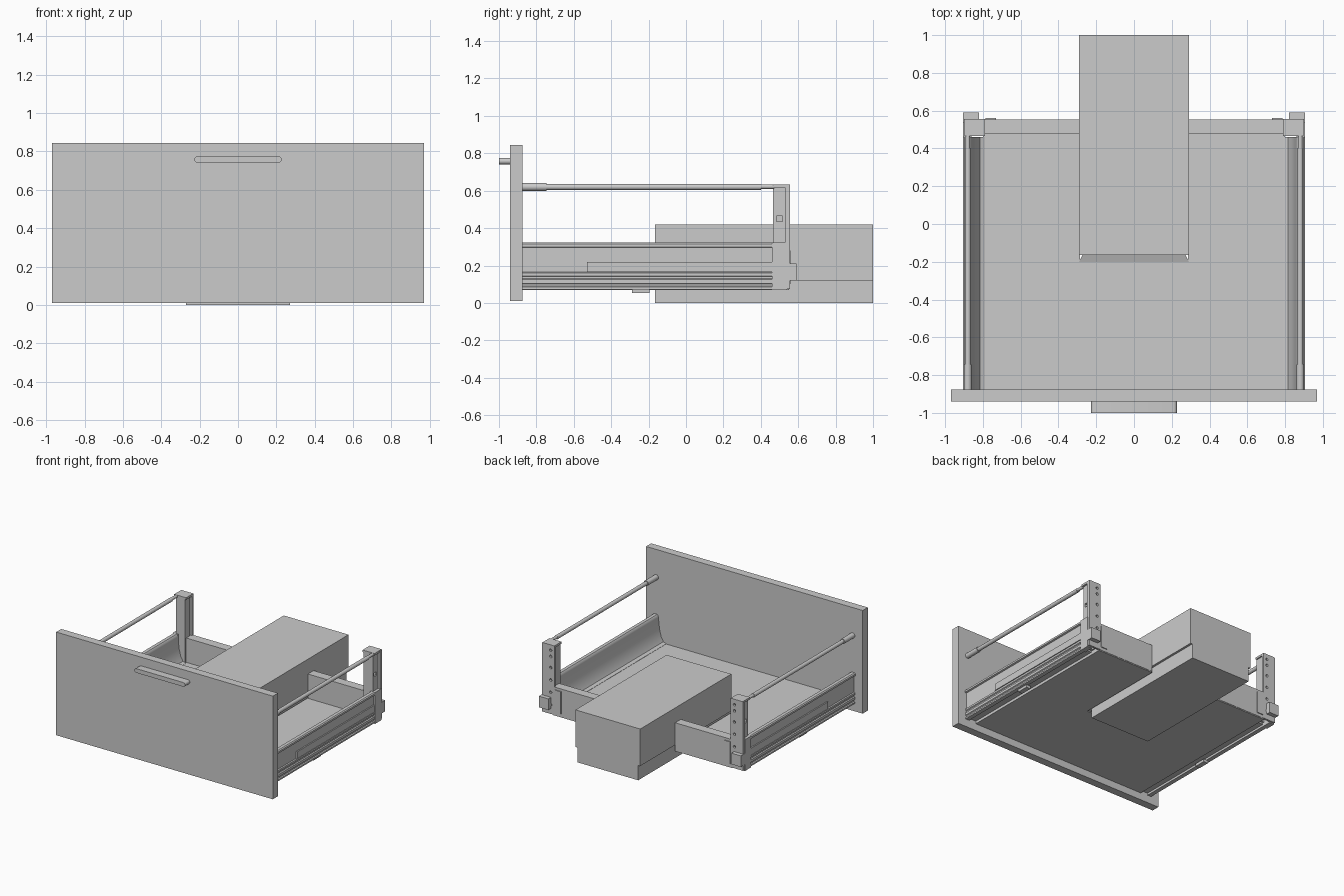
import bpy, bmesh, math
from mathutils import Matrix, Vector

if "Cube" in bpy.data.objects:
    bpy.data.objects.remove(bpy.data.objects["Cube"])


def finish(name, bm, mirror=False, smooth=False):
    bmesh.ops.recalc_face_normals(bm, faces=bm.faces)
    me = bpy.data.meshes.new(name)
    bm.to_mesh(me)
    bm.free()
    ob = bpy.data.objects.new(name, me)
    bpy.context.collection.objects.link(ob)
    if smooth:
        bpy.ops.object.select_all(action='DESELECT')
        ob.select_set(True)
        bpy.context.view_layer.objects.active = ob
        bpy.ops.object.shade_smooth_by_angle(angle=math.radians(35))
    if mirror:
        ob.modifiers.new("mirror", 'MIRROR')
    return ob


def add_box(bm, x0, x1, y0, y1, z0, z1):
    m = Matrix.Translation(((x0 + x1) / 2, (y0 + y1) / 2, (z0 + z1) / 2)) @ \
        Matrix.Diagonal((x1 - x0, y1 - y0, z1 - z0, 1))
    bmesh.ops.create_cube(bm, size=1, matrix=m)


def boxes(name, *dims, mirror=False):
    bm = bmesh.new()
    for d in dims:
        add_box(bm, *d)
    return finish(name, bm, mirror)


def extrude(name, pts, vec, mirror=False, smooth=False):
    bm = bmesh.new()
    f = bm.faces.new([bm.verts.new(p) for p in pts])
    r = bmesh.ops.extrude_face_region(bm, geom=[f], use_keep_orig=True)
    bmesh.ops.translate(bm, vec=vec, verts=[v for v in r['geom'] if isinstance(v, bmesh.types.BMVert)])
    return finish(name, bm, mirror, smooth)


def add_rod(bm, x, z, y0, y1, r, seg=20):
    m = Matrix.Translation((x, (y0 + y1) / 2, z)) @ Matrix.Rotation(math.pi / 2, 4, 'X')
    bmesh.ops.create_cone(bm, cap_ends=True, segments=seg, radius1=r, radius2=r,
                          depth=abs(y1 - y0), matrix=m)


def cut(ob, cutter):
    mod = ob.modifiers.new("holes", 'BOOLEAN')
    mod.operation, mod.object, mod.solver = 'DIFFERENCE', cutter, 'EXACT'
    bpy.ops.object.select_all(action='DESELECT')
    ob.select_set(True)
    bpy.context.view_layer.objects.active = ob
    bpy.ops.object.modifier_apply(modifier=mod.name)
    bpy.data.objects.remove(cutter)
    ob.modifiers.new("mirror", 'MIRROR')


# Front panel and pill-shaped handle
boxes("front_panel", (-.97, .97, -.94, -.875, .01, .845))
pill = []
for side in (1, -1):
    for i in range(9):
        a = -math.pi / 2 + math.pi * i / 8
        pill.append((side * (.21 + .017 * math.cos(a)), -1, .758 + side * .017 * math.sin(a)))
extrude("handle", pill, (0, .06, 0), smooth=True)

# Floor with a notch for the recess box
floor = [(-.8, -.875), (.8, -.875), (.8, .55), (.285, .55), (.285, -.2),
         (-.285, -.2), (-.285, .55), (-.8, .55)]
extrude("floor", [(x, y, .068) for x, y in floor], (0, 0, .035))

# Recess box: narrower base, wider top, chamfered front lip at floor level
boxes("recess_box_base", (-.272, .272, -.165, 1, 0, .12))
boxes("recess_box_top", (-.29, .29, -.165, 1, .12, .42))
bm = bmesh.new()
lip = [[bm.verts.new((s * x, y, z)) for x, y, z in
        ((.29, -.2, .075), (.29, -.2, .104), (.27, -.158, .118), (.27, -.158, .075))] for s in (-1, 1)]
for i in range(4):
    j = (i + 1) % 4
    bm.faces.new((lip[0][i], lip[0][j], lip[1][j], lip[1][i]))
bm.faces.new(lip[0])
bm.faces.new(lip[1])
finish("recess_front_lip", bm)

# Back panel halves either side of the box
boxes("back_panel", (.29, .80, .48, .553, .075, .30), mirror=True)
boxes("back_panel_tab", (.73, .785, .553, .56, .10, .28), mirror=True)

# Drawer side: sloping inner wall, rounded top rail, grooved outer face
side = [(.79, .105), (.815, .115), (.835, .15), (.85, .21), (.86, .30), (.863, .315), (.87, .322),
        (.897, .322), (.905, .315), (.905, .30), (.892, .296), (.892, .165), (.9, .16), (.9, .145),
        (.892, .14), (.892, .13), (.9, .125), (.9, .105), (.892, .10), (.892, .09), (.9, .085),
        (.9, .073), (.865, .073), (.865, .09), (.79, .09)]
extrude("drawer_side", [(x, -.875, z) for x, z in side], (0, 1.335, 0), mirror=True, smooth=True)
boxes("side_runner_lip", (.885, .902, -.53, .46, .165, .22), mirror=True)
boxes("runner_clip", (.84, .88, -.29, -.195, .052, .075), mirror=True)

# Rear end cap and hook block
boxes("side_end_cap", (.86, .905, .46, .54, .068, .322), mirror=True)
boxes("rear_hook_block", (.82, .905, .53, .59, .12, .21), mirror=True)

# Rear post: hollow channel with square hole
boxes("post_front", (.80, .88, .465, .478, .10, .618),
      (.80, .812, .478, .53, .10, .618), mirror=True)
post = boxes("post_side", (.868, .882, .465, .53, .30, .618))
cut(post, boxes("cutter", (.85, .90, .483, .515, .435, .465)))

# Rear flange with a column of screw holes
flange = boxes("post_back_flange", (.79, .855, .54, .556, .075, .63))
bm = bmesh.new()
for z in (.15, .25, .35, .45, .54, .59):
    add_rod(bm, .823, z, .52, .58, .011, 12)
cut(flange, finish("cutter", bm))
boxes("post_corner", (.855, .90, .53, .556, .075, .63), mirror=True)
boxes("post_cap", (.79, .897, .465, .556, .617, .634), mirror=True)

# Side gallery rail with thick front socket and rear tip
bm = bmesh.new()
add_rod(bm, .88, .62, -.875, -.745, .021)
add_rod(bm, .88, .62, -.75, .40, .016)
add_rod(bm, .88, .622, .37, .47, .012)
finish("gallery_rail", bm, mirror=True, smooth=True)
